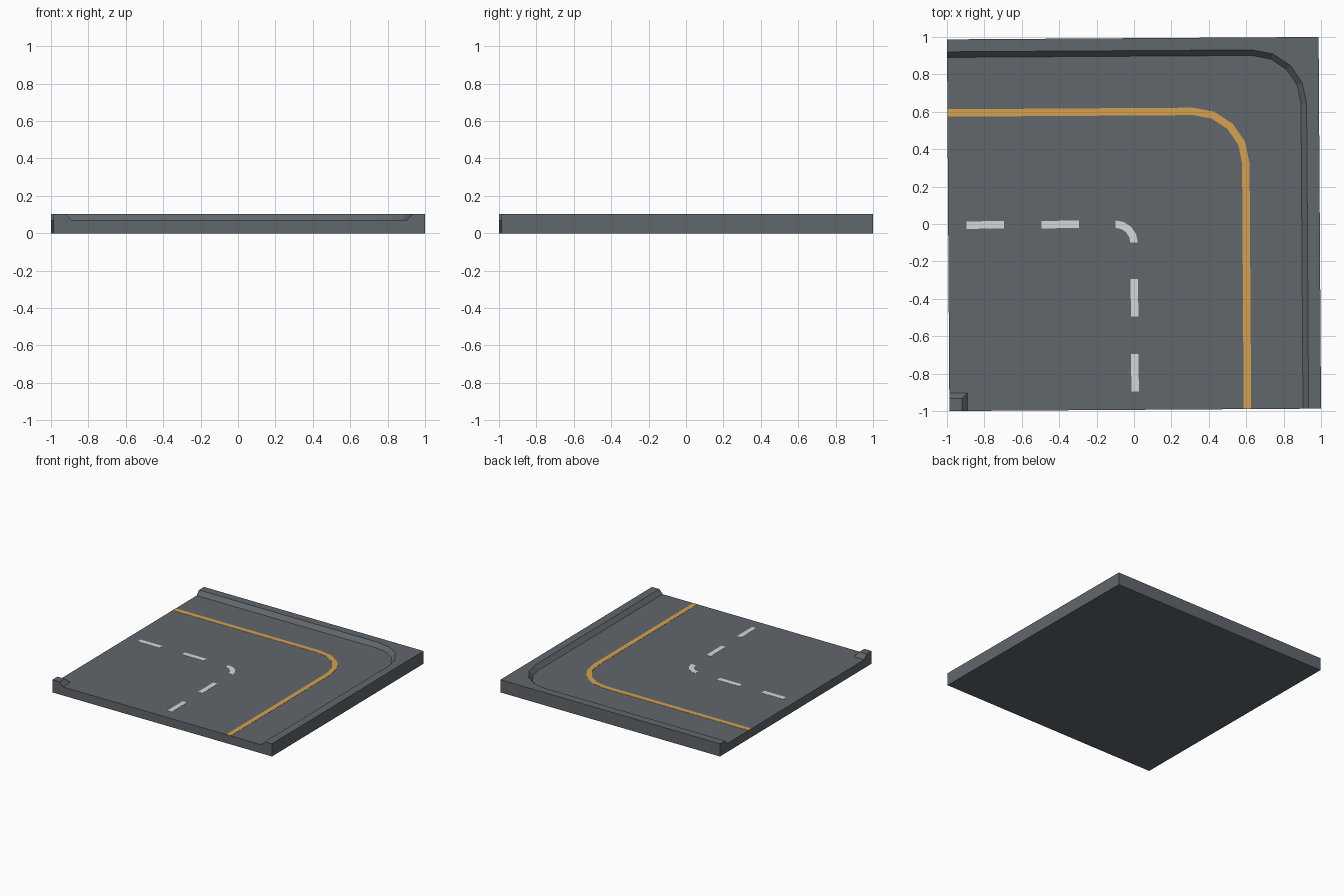
import bpy, bmesh, math

if "Cube" in bpy.data.objects:
    bpy.data.objects.remove(bpy.data.objects["Cube"])

H = 0.9935            # half side of the tile
TWIST = 0.0065        # the tile sits very slightly turned
FLOOR, TOP = 0.07, 0.104
INNER, OUTER = 0.897, 0.927


def material(name, rgb):
    m = bpy.data.materials.new(name)
    m.diffuse_color = (*rgb, 1)
    m.use_nodes = True
    m.node_tree.nodes["Principled BSDF"].inputs["Base Color"].default_value = m.diffuse_color
    return m


asphalt = material("asphalt grey", (0.120, 0.136, 0.152))
yellow = material("line yellow", (0.66, 0.355, 0.075))
white = material("line white", (0.66, 0.69, 0.72))


def bend(offset, centre, start, steps=4):
    """Path from the left end, round the corner, to the front end."""
    r = offset - centre
    pts = [(start, offset)] if start < centre else []
    for i in range(steps + 1):
        a = math.pi / 2 * (1 - i / steps)
        pts.append((centre + r * math.cos(a), centre + r * math.sin(a)))
    if start < centre:
        pts.append((offset, start))
    return pts


def finish(name, bm, mat):
    bmesh.ops.remove_doubles(bm, verts=bm.verts, dist=1e-5)
    bmesh.ops.recalc_face_normals(bm, faces=bm.faces)
    me = bpy.data.meshes.new(name)
    bm.to_mesh(me)
    bm.free()
    me.materials.append(mat)
    ob = bpy.data.objects.new(name, me)
    ob.rotation_euler.z = TWIST
    bpy.context.collection.objects.link(ob)


def face(bm, pts):
    bm.faces.new([bm.verts.new(p) for p in pts])


def at(pts, z):
    return [(x, y, z) for x, y in pts]


# Tile body: sunken road, sloped kerbs, raised borders and outer walls
bm = bmesh.new()
low, high = bend(INNER, 0.637, -H), bend(OUTER, 0.637, -H)
low2 = [(-H, -INNER), (-INNER, -INNER), (-INNER, -H)]
high2 = [(-H, -OUTER), (-OUTER, -OUTER), (-OUTER, -H)]
face(bm, at(low + low2[::-1], FLOOR))
face(bm, at(high + [(H, -H), (H, H), (-H, H)], TOP))
face(bm, at(high2 + [(-H, -H)], TOP))
for a, b in ((low, high), (low2, high2)):
    for i in range(len(a) - 1):
        face(bm, at(a[i:i + 2], FLOOR) + at(b[i:i + 2][::-1], TOP))
profile = [(-H, 0), (H, 0), (H, TOP), (OUTER, TOP), (INNER, FLOOR),
           (-INNER, FLOOR), (-OUTER, TOP), (-H, TOP)]
face(bm, [(t, -H, z) for t, z in profile])
face(bm, [(-H, t, z) for t, z in profile])
face(bm, [(-H, H, 0), (H, H, 0), (H, H, TOP), (-H, H, TOP)])
face(bm, [(H, -H, 0), (H, H, 0), (H, H, TOP), (H, -H, TOP)])
face(bm, [(-H, -H, 0), (H, -H, 0), (H, H, 0), (-H, H, 0)])
finish("road_tile", bm, asphalt)


# Painted lines: thin raised strips between two matching paths
def stripe(name, a, b, mat):
    bm = bmesh.new()
    z = FLOOR + 0.0015
    for i in range(len(a) - 1):
        face(bm, at(a[i:i + 2] + b[i:i + 2][::-1], z))
    bmesh.ops.remove_doubles(bm, verts=bm.verts, dist=1e-5)
    rim = [e for e in bm.edges if e.is_boundary]
    new = bmesh.ops.extrude_edge_only(bm, edges=rim)["geom"]
    for v in new:
        if isinstance(v, bmesh.types.BMVert):
            v.co.z = FLOOR
    finish(name, bm, mat)


stripe("edge_line", bend(0.58, 0.32, -H), bend(0.62, 0.32, -H), yellow)
stripe("centre_bend", bend(-0.02, -0.1, 0), bend(0.02, -0.1, 0), white)
for n, s in enumerate((-0.895, -0.495)):
    e = s + 0.2
    stripe(f"centre_dash_left_{n}", [(s, -0.02), (e, -0.02)], [(s, 0.02), (e, 0.02)], white)
    stripe(f"centre_dash_front_{n}", [(-0.02, s), (-0.02, e)], [(0.02, s), (0.02, e)], white)
